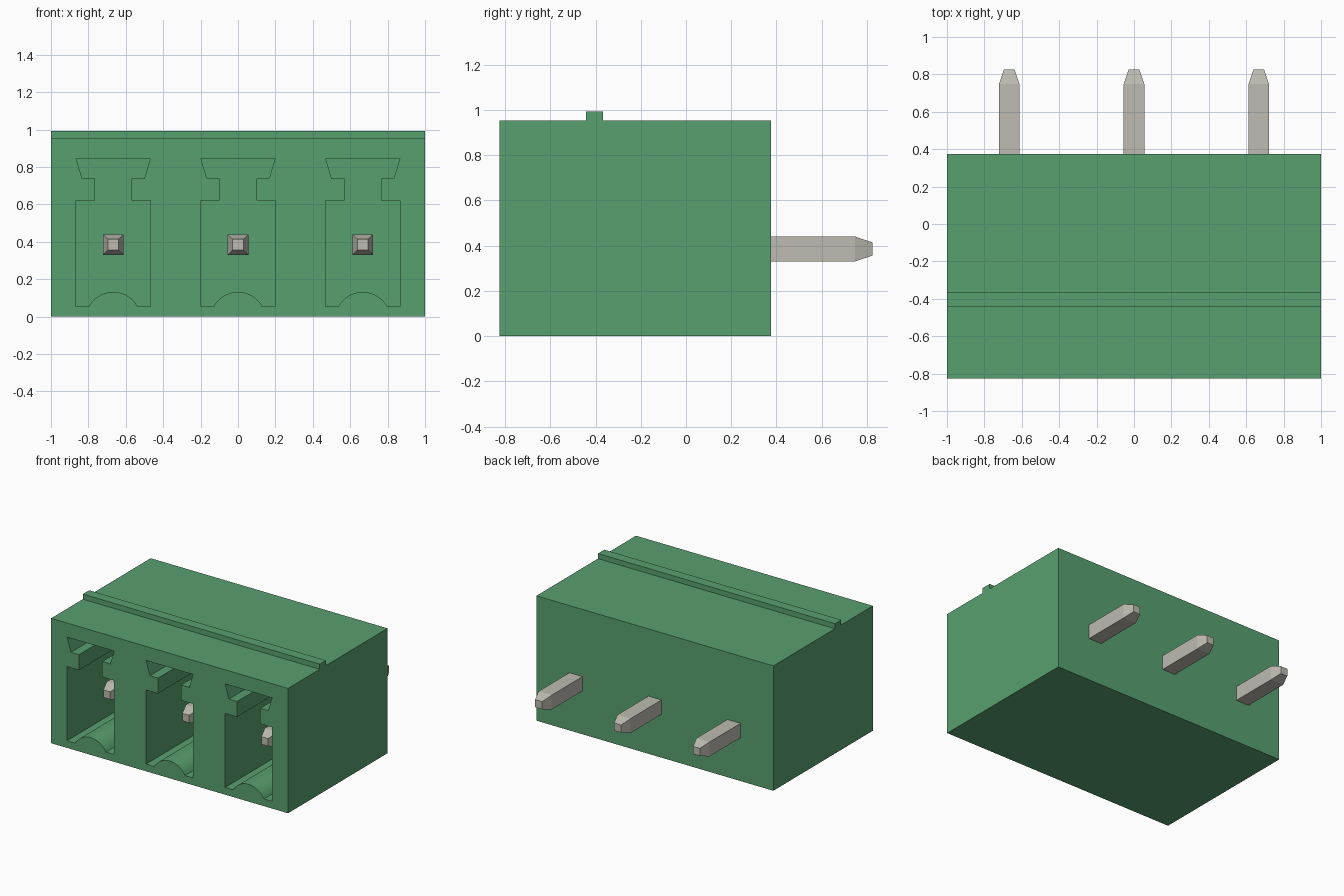
import bpy, bmesh, math
from mathutils import Vector

if "Cube" in bpy.data.objects:
    bpy.data.objects.remove(bpy.data.objects["Cube"])

PITCH = 0.667
FRONT, BACK = -0.825, 0.375
CAVITY_BACK = 0.2
PIN_Z = 0.385


def material(name, rgb):
    m = bpy.data.materials.new(name)
    m.diffuse_color = (*rgb, 1.0)
    m.use_nodes = True
    m.node_tree.nodes["Principled BSDF"].inputs["Base Color"].default_value = m.diffuse_color
    return m


green = material("housing green", (0.098, 0.352, 0.162))
metal = material("tinned metal", (0.51, 0.50, 0.44))


def prism(bm, points, offset):
    """Extrude a closed planar outline by an offset."""
    face = bm.faces.new([bm.verts.new(p) for p in points])
    out = bmesh.ops.extrude_face_region(bm, geom=[face])
    verts = [g for g in out["geom"] if isinstance(g, bmesh.types.BMVert)]
    bmesh.ops.translate(bm, verts=verts, vec=Vector(offset))


def make_object(name, bm, mat):
    bmesh.ops.recalc_face_normals(bm, faces=bm.faces)
    mesh = bpy.data.meshes.new(name)
    bm.to_mesh(mesh)
    bm.free()
    mesh.materials.append(mat)
    ob = bpy.data.objects.new(name, mesh)
    bpy.context.collection.objects.link(ob)
    return ob


# Housing: side profile with the top rib, extruded along x
side = [(FRONT, 0), (BACK, 0), (BACK, 0.953), (-0.367, 0.953),
        (-0.367, 0.992), (-0.443, 0.992), (-0.443, 0.953), (FRONT, 0.953)]
bm = bmesh.new()
prism(bm, [(-1, y, z) for y, z in side], (2, 0, 0))
housing = make_object("housing", bm, green)

# Socket outline: right half mirrored, with a rounded hump in the floor
arc_r, arc_z = 0.148, -0.016
reach = math.acos((0.055 - arc_z) / arc_r)
hump = [(arc_r * math.sin(reach * i / 12), arc_z + arc_r * math.cos(reach * i / 12))
        for i in range(13)]
right = hump + [(0.198, 0.055), (0.198, 0.62), (0.098, 0.62), (0.098, 0.738),
                (0.166, 0.738), (0.198, 0.845)]
outline = right + [(-x, z) for x, z in reversed(right[1:])]

# Cut the three sockets
bm = bmesh.new()
for i in (-1, 0, 1):
    prism(bm, [(x + i * PITCH, FRONT - 0.1, z) for x, z in outline],
          (0, CAVITY_BACK - FRONT + 0.1, 0))
cutter = make_object("socket_cutter", bm, green)
cutter.hide_render = True
mod = housing.modifiers.new("sockets", "BOOLEAN")
mod.operation = "DIFFERENCE"
mod.solver = "EXACT"
mod.object = cutter
bpy.context.view_layer.objects.active = housing
housing.select_set(True)
bpy.ops.object.modifier_apply(modifier=mod.name)
bpy.data.objects.remove(cutter)
bpy.ops.object.shade_smooth_by_angle(angle=math.radians(30))

# Square contact pins, tapered at both ends
stations = [(-0.63, 0.029), (-0.55, 0.055), (0.748, 0.055), (0.825, 0.029)]
for i, label in ((-1, "left"), (0, "middle"), (1, "right")):
    bm = bmesh.new()
    rings = [[bm.verts.new((i * PITCH + sx * h, y, PIN_Z + sz * h))
              for sx, sz in ((-1, -1), (1, -1), (1, 1), (-1, 1))]
             for y, h in stations]
    for a, b in zip(rings, rings[1:]):
        for k in range(4):
            n = (k + 1) % 4
            bm.faces.new((a[k], a[n], b[n], b[k]))
    bm.faces.new(rings[0])
    bm.faces.new(rings[-1])
    make_object("pin_" + label, bm, metal)
